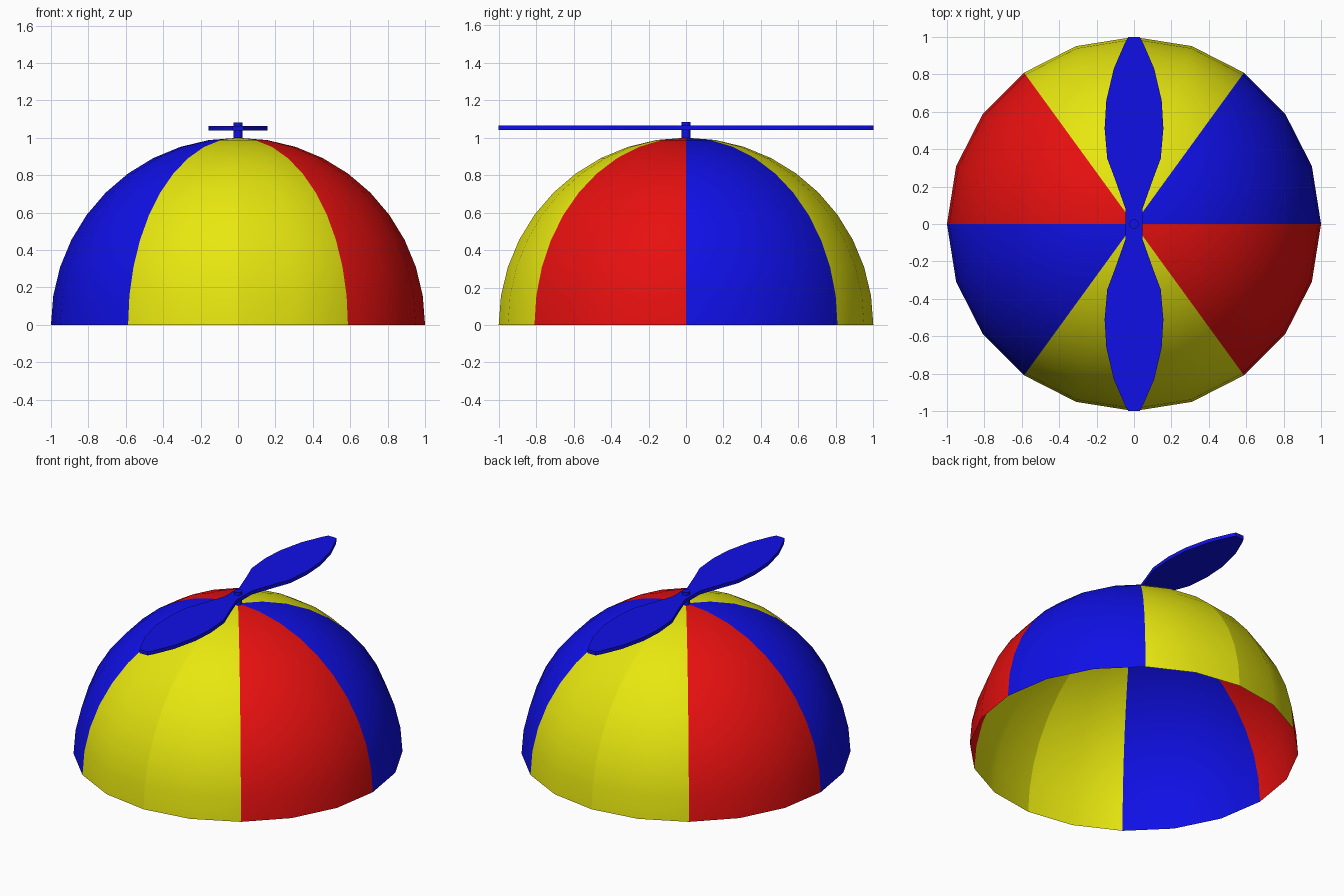
import bpy, bmesh, math

cube = bpy.data.objects.get("Cube")
if cube:
    bpy.data.objects.remove(cube)


def make_material(name, color):
    mat = bpy.data.materials.new(name)
    mat.use_nodes = True
    mat.diffuse_color = (*color, 1)
    mat.node_tree.nodes["Principled BSDF"].inputs["Base Color"].default_value = (*color, 1)
    return mat


LOW, HIGH = 0.005, 0.8
yellow = make_material("yellow", (HIGH, HIGH, LOW))
red = make_material("red", (HIGH, LOW, LOW))
blue = make_material("blue", (LOW, LOW, HIGH))


def add_object(name, bm, materials):
    mesh = bpy.data.meshes.new(name)
    bm.to_mesh(mesh)
    bm.free()
    for mat in materials:
        mesh.materials.append(mat)
    obj = bpy.data.objects.new(name, mesh)
    bpy.context.collection.objects.link(obj)
    return obj


def smooth_by_angle(obj, degrees):
    bpy.ops.object.select_all(action='DESELECT')
    obj.select_set(True)
    bpy.context.view_layer.objects.active = obj
    bpy.ops.object.shade_smooth_by_angle(angle=math.radians(degrees))


# Cap dome: open half sphere with six coloured panels
bm = bmesh.new()
bmesh.ops.create_uvsphere(bm, u_segments=20, v_segments=20, radius=1)
lower = [v for v in bm.verts if v.co.z < -0.01]
bmesh.ops.delete(bm, geom=lower, context='VERTS')
for face in bm.faces:
    face.smooth = True
    c = face.calc_center_median()
    angle = math.degrees(math.atan2(c.y, c.x))
    if 54 < abs(angle) < 126:
        face.material_index = 0
    else:
        face.material_index = 1 if c.x * c.y < 0 else 2
# Creases along the middle of the yellow panels
for edge in bm.edges:
    if all(abs(v.co.x) < 0.001 for v in edge.verts):
        edge.smooth = False
add_object("cap_dome", bm, [yellow, red, blue])

# Propeller: half-width along the blade, mirrored to all four quarters
profile = [(0.045, 0.08), (0.1, 0.235), (0.143, 0.35), (0.157, 0.51),
           (0.148, 0.66), (0.108, 0.83), (0.05, 0.965), (0.03, 1.0)]
right_side = [(x, -y) for x, y in reversed(profile)] + profile
outline = right_side + [(-x, -y) for x, y in right_side]
bm = bmesh.new()
base = bm.faces.new([bm.verts.new((x, y, 1.04)) for x, y in outline])
top = bmesh.ops.extrude_face_region(bm, geom=[base])["geom"]
bmesh.ops.translate(bm, vec=(0, 0, 0.024),
                    verts=[g for g in top if isinstance(g, bmesh.types.BMVert)])
bmesh.ops.recalc_face_normals(bm, faces=bm.faces)
smooth_by_angle(add_object("propeller_blades", bm, [blue]), 30)

# Hub pin joining the propeller to the dome
bpy.ops.mesh.primitive_cylinder_add(vertices=16, radius=0.025, depth=0.103,
                                    location=(0, 0, 1.0315))
hub = bpy.context.object
hub.name = "propeller_hub"
hub.data.materials.append(blue)
smooth_by_angle(hub, 30)
